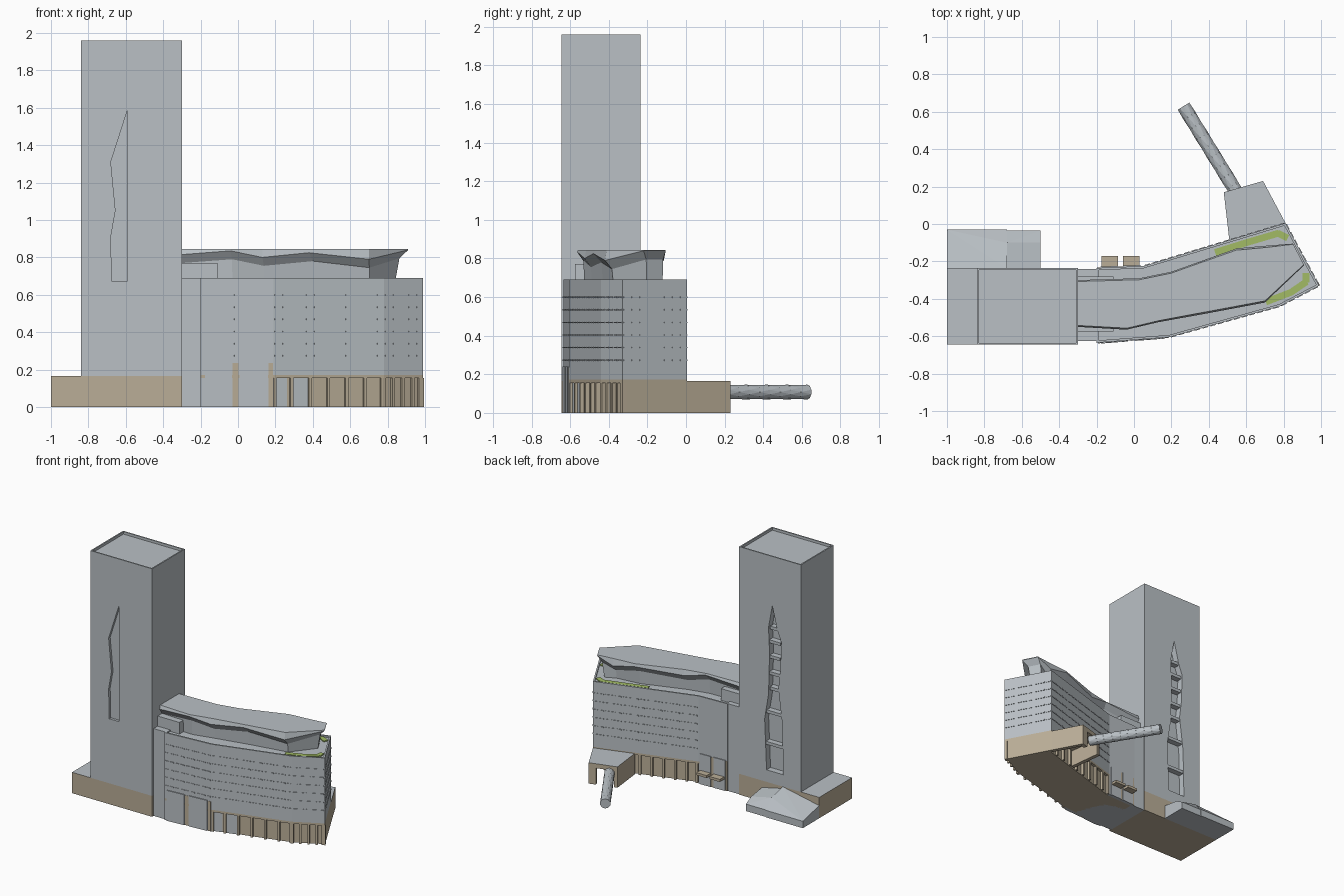
import bpy, bmesh, math
from mathutils import Vector

if "Cube" in bpy.data.objects:
    bpy.data.objects.remove(bpy.data.objects["Cube"])


def material(name, rgb):
    m = bpy.data.materials.new(name)
    m.use_nodes = True
    m.diffuse_color = (*rgb, 1)
    m.node_tree.nodes["Principled BSDF"].inputs["Base Color"].default_value = (*rgb, 1)
    return m


GREY = material("facade grey", (0.49, 0.53, 0.56))
TAN = material("stone tan", (0.49, 0.42, 0.31))
GREEN = material("planting green", (0.36, 0.50, 0.13))


def finish(name, bm, side, top=None):
    """Make an object; upward faces get the top material."""
    bmesh.ops.recalc_face_normals(bm, faces=bm.faces[:])
    bm.normal_update()
    for f in bm.faces:
        f.material_index = 1 if top and f.normal.z > 0.5 else 0
    me = bpy.data.meshes.new(name)
    bm.to_mesh(me)
    bm.free()
    for m in (side, top):
        if m:
            me.materials.append(m)
    ob = bpy.data.objects.new(name, me)
    bpy.context.collection.objects.link(ob)
    return ob


def add_prism(bm, pts, z0, z1):
    lo = [bm.verts.new((x, y, z0)) for x, y in pts]
    hi = [bm.verts.new((x, y, z1)) for x, y in pts]
    bm.faces.new(lo[::-1])
    bm.faces.new(hi)
    for i in range(len(pts)):
        j = (i + 1) % len(pts)
        bm.faces.new((lo[i], lo[j], hi[j], hi[i]))


def prism(name, pts, z0, z1, side, top=None):
    bm = bmesh.new()
    add_prism(bm, pts, z0, z1)
    return finish(name, bm, side, top)


def rect(x0, x1, y0, y1):
    return [(x0, y0), (x1, y0), (x1, y1), (x0, y1)]


def offset(poly, d):
    """Grow a counter-clockwise outline by d."""
    out, n = [], len(poly)
    for i in range(n):
        p = Vector(poly[i])
        a = (p - Vector(poly[i - 1])).normalized()
        b = (Vector(poly[(i + 1) % n]) - p).normalized()
        na, nb = Vector((a.y, -a.x)), Vector((b.y, -b.x))
        q = p + (na + nb) * (d / (1 + na.dot(nb)))
        out.append((q.x, q.y))
    return out


def add_strip(bm, a, b, t0, t1, z0, z1, inner, outer):
    """Box along wall a-b, between two depths measured outward."""
    a, b = Vector(a), Vector(b)
    d = (b - a).normalized()
    n = Vector((d.y, -d.x))
    p, q = a.lerp(b, t0), a.lerp(b, t1)
    add_prism(bm, [p + n * outer, q + n * outer, q + n * inner, p + n * inner], z0, z1)


def cut(target, cutter):
    mod = target.modifiers.new("cut", 'BOOLEAN')
    mod.operation, mod.solver, mod.object = 'DIFFERENCE', 'EXACT', cutter
    bpy.context.view_layer.objects.active = target
    bpy.ops.object.modifier_apply(modifier=mod.name)
    bpy.data.objects.remove(cutter)


def slot_cutter(profile, y0, y1):
    bm = bmesh.new()
    add_prism(bm, [(x, z) for x, z in profile], y0, y1)
    for v in bm.verts:
        v.co = (v.co.x, v.co.z, v.co.y)
    return finish("slot_cutter", bm, GREY)


# Tower with roof recess and a carved slot on front and back
YF, YB, BASE, TOP = -0.645, -0.235, 0.165, 1.96
tower = prism("tower", rect(-0.84, -0.30, YF, YB), BASE, TOP, GREY)
cut(tower, prism("roof_cutter", rect(-0.83, -0.31, YF + 0.01, YB - 0.01), TOP - 0.02, TOP + 0.1, GREY))
front_slot = [(-0.59, 1.59), (-0.68, 1.31), (-0.655, 1.05), (-0.68, 0.91), (-0.675, 0.675), (-0.59, 0.675)]
back_slot = [(-0.59, 1.57), (-0.557, 1.39), (-0.566, 1.19), (-0.557, 0.86), (-0.523, 0.66), (-0.54, 0.26),
             (-0.686, 0.26), (-0.677, 0.66), (-0.643, 0.93), (-0.66, 1.06), (-0.669, 1.3), (-0.634, 1.39)]
cut(tower, slot_cutter(front_slot, YF - 0.1, YF + 0.02))
cut(tower, slot_cutter(back_slot, YB - 0.05, YB + 0.1))
bm = bmesh.new()
for z, half in ((1.39, .04), (1.28, .052), (1.16, .048), (1.03, .045), (0.91, .043), (0.72, .07), (0.47, .077)):
    add_prism(bm, rect(-0.608 - half, -0.608 + half, YB - 0.052, YB - 0.005), z - 0.012, z + 0.012)
finish("slot_bars", bm, GREY)
prism("tower_base", rect(-1.0, -0.30, YF, YB), 0, BASE, TAN, GREY)

# Low sloped pavilion behind the tower
bm = bmesh.new()
for x, y, z in ((-1, YB, .1), (-1, -.03, .055), (-.68, YB, .165), (-.68, -.1, .13), (-.68, -.03, .055)):
    bm.verts.new((x, y, z))
    bm.verts.new((x, y, 0))
bmesh.ops.convex_hull(bm, input=bm.verts[:])
finish("pavilion", bm, GREY)
bm = bmesh.new()
for x, z, e in ((-.68, .15, .055), (-.5, .11, .055)):
    for y, h in ((YB, z), (-.1, z - .02), (-.035, e), (YB, 0), (-.035, 0)):
        bm.verts.new((x, y, h))
bmesh.ops.convex_hull(bm, input=bm.verts[:])
finish("pavilion_side", bm, GREY)

# Link and curved wing
F0, F1, F2, F3 = (-.20, -.635), (.19, -.605), (.78, -.44), (.99, -.33)
B3, B2, B1 = (.81, .005), (.05, -.225), (-.20, -.235)
WING = [F0, F1, F2, F3, B3, B2, B1]
ROOF, BAND = 0.69, 0.155
prism("link", rect(-0.30, -0.19, -0.625, -0.24), 0, ROOF, GREY)
wing = prism("wing", WING, 0.172, ROOF, GREY)
cut(wing, prism("roof_cutter", offset(WING, -0.012), ROOF - 0.012, ROOF + 0.1, GREY))
prism("wing_lintel", WING, BAND, 0.172, TAN)
prism("wing_base", offset(WING, -0.02), 0, BAND, TAN)
prism("wing_entry_base", [F0, F1, B2, B1], 0, 0.172, GREY)

# Rows of small window ledges
bm = bmesh.new()
for row in range(6):
    z = 0.27 + 0.065 * row
    for a, b in ((F0, F1), (F1, F2), (F2, F3), (F3, B3), (B3, B2)):
        count = max(3, round((Vector(b) - Vector(a)).length / 0.045))
        for i in range(count):
            add_strip(bm, a, b, (i + .15) / count, (i + .85) / count, z, z + 0.007, -0.004, 0.004)
finish("window_ledges", bm, GREY)

# Ground floor piers
bm = bmesh.new()
for a, b, count in ((F1, F2, 6), (F2, F3, 4), (B3, B2, 9)):
    for i in range(count + 1):
        t = min(max(i / count, 0.015), 0.985)
        w = 0.008 / (Vector(b) - Vector(a)).length
        add_strip(bm, a, b, t - w, t + w, 0, BAND, -0.022, 0)
add_strip(bm, F3, B3, 0, 1, 0, BAND, -0.025, 0)
finish("piers", bm, TAN)

# Tall entrance panels and stone strips, front and back
panels, strips = bmesh.new(), bmesh.new()
for a, b in ((F0, F1), (B2, B1)):
    for t0, t1 in ((.06, .43), (.53, .92)):
        add_strip(panels, a, b, t0, t1, 0, 0.24, -0.01, 0.006)
    for t0, t1 in ((.44, .52), (.93, .99)):
        add_strip(strips, a, b, t0, t1, 0, 0.235, -0.01, 0.002)
for t0, t1 in ((.02, .13), (.18, .32)):
    add_strip(panels, F1, F2, t0, t1, 0, BAND, -0.022, -0.014)
finish("entrance_panels", panels, GREY)
finish("entrance_strips", strips, TAN)
for x0, x1 in ((-.175, -.085), (-.06, .03)):
    prism("entrance_canopy", rect(x0, x1, -.232, -.172), 0.09, 0.11, TAN)

# Faceted crown on the wing roof: front and back points at each station
stations = [((-.30, -.55), (-.30, -.30)), ((-.04, -.565), (.03, -.29)), ((.13, -.525), (.20, -.255)),
            ((.38, -.48), (.55, -.13)), ((.70, -.42), (.72, -.115)), ((.91, -.22), (.85, -.105))]
under = [.80, .82, .785, .81, .775, .825]
bm = bmesh.new()
rings = []
for k, (inset, pull) in enumerate(((.14, .06), (.12, .04), (0, 0), (.03, 0))):
    side = [[], []]
    for i, (f, b) in enumerate(stations):
        f, b = Vector(f), Vector(b)
        z = (ROOF - 0.012, under[i] - .03, under[i] + .015, 0.845)[k]
        for s, (p, q) in enumerate(((f, b), (b, f))):
            c = p.lerp(q, inset)
            side[s].append(bm.verts.new((c.x - pull * (i == 5), c.y, z)))
    rings.append(side[0] + side[1][::-1])
for lo, hi in zip(rings, rings[1:]):
    for i in range(len(lo)):
        j = (i + 1) % len(lo)
        bm.faces.new((lo[i], lo[j], hi[j], hi[i]))
n = len(stations)
for ring in (rings[0], rings[-1]):
    for i in range(n - 1):
        bm.faces.new((ring[i], ring[i + 1], ring[-2 - i], ring[-1 - i]))
finish("roof_crown", bm, GREY)
prism("crown_step", rect(-.30, -.11, -.575, -.28), ROOF - 0.012, 0.77, GREY)

# Roof planting
for path in ([(.44, -.15), (.6, -.1), (.77, -.05), (.82, -.075)], [(.71, -.415), (.84, -.365), (.92, -.31), (.92, -.265)]):
    bm = bmesh.new()
    for a, b in zip(path, path[1:]):
        add_strip(bm, a, b, -0.04, 1.04, ROOF - 0.012, ROOF - 0.004, -0.018, 0.018)
    finish("roof_planting", bm, GREEN)

# Rear hall with an opening for the bridge tube
HALL = [(.51, -.09), (.81, .005), (.69, .23), (.48, .17)]
prism("hall_roof", HALL, 0.13, BASE, TAN, GREY)
bm = bmesh.new()
add_strip(bm, HALL[1], HALL[2], 0, 1, 0, .13, -.03, 0)
add_strip(bm, HALL[3], HALL[0], 0, 1, 0, .13, -.03, 0)
add_strip(bm, HALL[2], HALL[3], 0, .25, 0, .13, -.03, 0)
add_strip(bm, HALL[2], HALL[3], .9, 1, 0, .13, -.03, 0)
finish("hall_walls", bm, TAN)

# Bridge tube with a twisted triangular skin
start, end = Vector((.56, .15, .108)), Vector((.265, .63, .108))
across = (end - start).normalized().cross(Vector((0, 0, 1)))
bm = bmesh.new()
rings, SIDES = [], 10
for i in range(10):
    c = start.lerp(end, i / 9)
    angles = [math.tau * (j + i / 2) / SIDES for j in range(SIDES)]
    rings.append([bm.verts.new(c + 0.038 * (across * math.cos(t) + Vector((0, 0, math.sin(t))))) for t in angles])
for lo, hi in zip(rings, rings[1:]):
    for j in range(SIDES):
        k = (j + 1) % SIDES
        bm.faces.new((lo[j], lo[k], hi[j]))
        bm.faces.new((lo[k], hi[k], hi[j]))
bm.faces.new(rings[0])
bm.faces.new(rings[-1])
finish("bridge_tube", bm, GREY)
